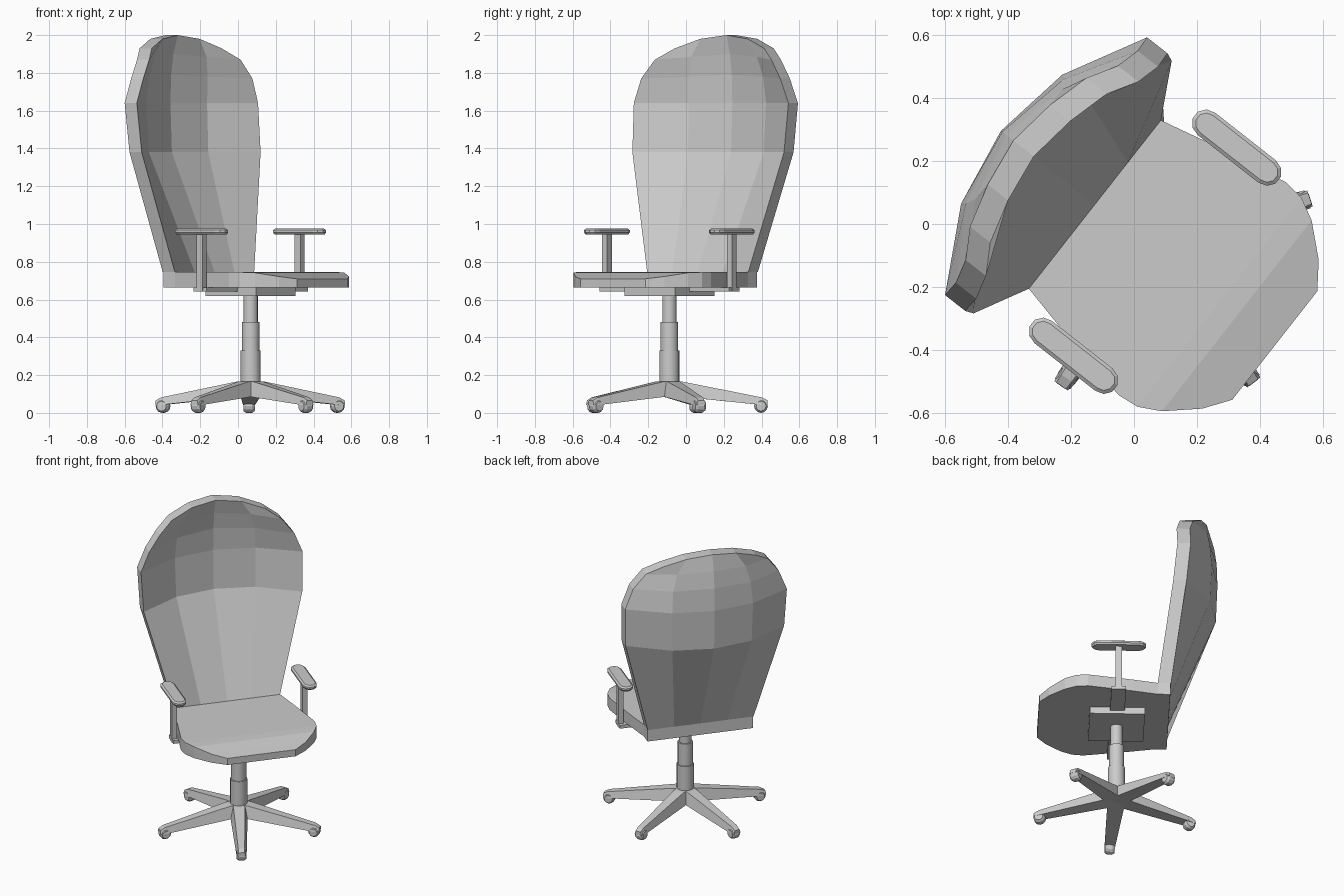
import bpy, bmesh, math
from mathutils import Matrix, Vector

if "Cube" in bpy.data.objects:
    bpy.data.objects.remove(bpy.data.objects["Cube"])

# Chair frame: local x = forward, y = sideways, turned and offset in the world
M = Matrix.Translation((0.067, -0.088, 0)) @ Matrix.Rotation(math.radians(-38.1), 4, 'Z')


def finish(name, bm, mat=M, smooth=False):
    bmesh.ops.recalc_face_normals(bm, faces=bm.faces)
    bm.transform(mat)
    me = bpy.data.meshes.new(name)
    bm.to_mesh(me)
    bm.free()
    ob = bpy.data.objects.new(name, me)
    bpy.context.collection.objects.link(ob)
    for p in me.polygons:
        p.use_smooth = smooth and abs(p.normal.z) < 0.9
    return ob


def loft(name, rings, mat=M, smooth=False):
    """Closed solid through rings of equal point count."""
    bm = bmesh.new()
    vs = [[bm.verts.new(p) for p in r] for r in rings]
    n = len(vs[0])
    for a, b in zip(vs, vs[1:]):
        for i in range(n):
            bm.faces.new((a[i], a[(i + 1) % n], b[(i + 1) % n], b[i]))
    bm.faces.new(vs[0][::-1])
    bm.faces.new(vs[-1])
    return finish(name, bm, mat, smooth)


def box(name, x0, x1, y0, y1, z0, z1):
    return loft(name, [[(x0, y0, z), (x1, y0, z), (x1, y1, z), (x0, y1, z)] for z in (z0, z1)])


def circle(r, z, n=16):
    return [(r * math.cos(2 * math.pi * i / n), r * math.sin(2 * math.pi * i / n), z) for i in range(n)]


# Seat: cross strips from rear to front, drooping at the front edge
stations = [(-0.32, 0.34, 0.745), (-0.243, 0.34, 0.745), (-0.09, 0.375, 0.745), (0.19, 0.43, 0.745),
            (0.26, 0.422, 0.745), (0.33, 0.385, 0.742), (0.425, 0.30, 0.722), (0.483, 0.219, 0.71)]
loft("seat", [[(f, -s, 0.665), (f, s, 0.665), (f, s, z), (f, -s, z)] for f, s, z in stations])

# Backrest: rows of (edge, middle, centre) points, each (side, forward, height)
rows = [
    [(0.34, -0.243, 0.745), (0.17, -0.243, 0.745), (0, -0.243, 0.745)],
    [(0.51, -0.333, 1.38), (0.255, -0.485, 1.38), (0, -0.53, 1.38)],
    [(0.52, -0.358, 1.64), (0.26, -0.497, 1.64), (0, -0.54, 1.64)],
    [(0.468, -0.355, 1.77), (0.25, -0.485, 1.78), (0, -0.535, 1.79)],
    [(0.392, -0.375, 1.87), (0.22, -0.47, 1.885), (0, -0.52, 1.90)],
    [(0.30, -0.43, 1.93), (0.16, -0.468, 1.98), (0, -0.49, 2.0)],
]
bm = bmesh.new()
sheets = []
for off in (0, -0.082):
    sheet = []
    for r in rows:
        pts = [(f + off, -s, z) for s, f, z in r] + [(f + off, s, z) for s, f, z in r[1::-1]]
        sheet.append([bm.verts.new(p) for p in pts])
    sheets.append(sheet)
    for a, b in zip(sheet, sheet[1:]):
        for i in range(4):
            bm.faces.new((a[i], a[i + 1], b[i + 1], b[i]))
rims = [[r[0] for r in s] + s[-1][1:-1] + [r[-1] for r in s[::-1]] + s[0][3:0:-1] for s in sheets]
for i in range(len(rims[0])):
    j = (i + 1) % len(rims[0])
    bm.faces.new((rims[0][i], rims[0][j], rims[1][j], rims[1][i]))
finish("backrest", bm)

# Under-seat plate and armrest brackets
box("seat_plate", -0.17, 0.17, -0.17, 0.17, 0.62, 0.665)
box("arm_bracket", -0.045, 0.045, -0.435, 0.435, 0.642, 0.664)

# Armrests: post and capsule pad
for side, label in ((1, "left"), (-1, "right")):
    y = 0.42 * side
    box(label + "_arm_post", -0.02, 0.02, y - 0.017, y + 0.017, 0.642, 0.95)
    rings = []
    for z, r in ((0.945, 0.037), (0.955, 0.045), (0.967, 0.045), (0.975, 0.034)):
        ring = []
        for i in range(12):
            a = -math.pi / 2 + math.pi * (i % 6) / 5 + (math.pi if i > 5 else 0)
            shift = 0.122 if i < 6 else -0.122
            ring.append((shift + r * 1.06 * math.cos(a), y + r * math.sin(a), z))
        rings.append(ring)
    loft(label + "_arm_pad", rings)

# Telescopic column
for k, (r, z0, z1) in enumerate([(0.053, 0.10, 0.33), (0.047, 0.33, 0.48), (0.038, 0.48, 0.63)]):
    loft(f"column_{k + 1}", [circle(r, z0), circle(r, z1)], smooth=True)

# Five-star base with casters
centre = Matrix.Translation((0.067, -0.088, 0))
for k in range(5):
    mat = centre @ Matrix.Rotation(math.radians(19 + 72 * k), 4, 'Z')
    legs = [(0.0, 0.06, 0.035, 0.09, 0.17), (0.07, 0.052, 0.035, 0.085, 0.165), (0.49, 0.032, 0.02, 0.042, 0.082),
            (0.52, 0.026, 0.018, 0.042, 0.066)]
    loft(f"base_leg_{k + 1}", [[(x, -wb, zb), (x, wb, zb), (x, wt, zt), (x, -wt, zt)]
                               for x, wb, wt, zb, zt in legs], mat)
    wheel = mat @ Matrix.Translation((0.485, 0, 0.036)) @ Matrix.Rotation(math.pi / 2, 4, 'X')
    loft(f"caster_{k + 1}", [circle(0.026, -0.03, 12), circle(0.036, -0.016, 12),
                             circle(0.036, 0.016, 12), circle(0.026, 0.03, 12)], wheel)
